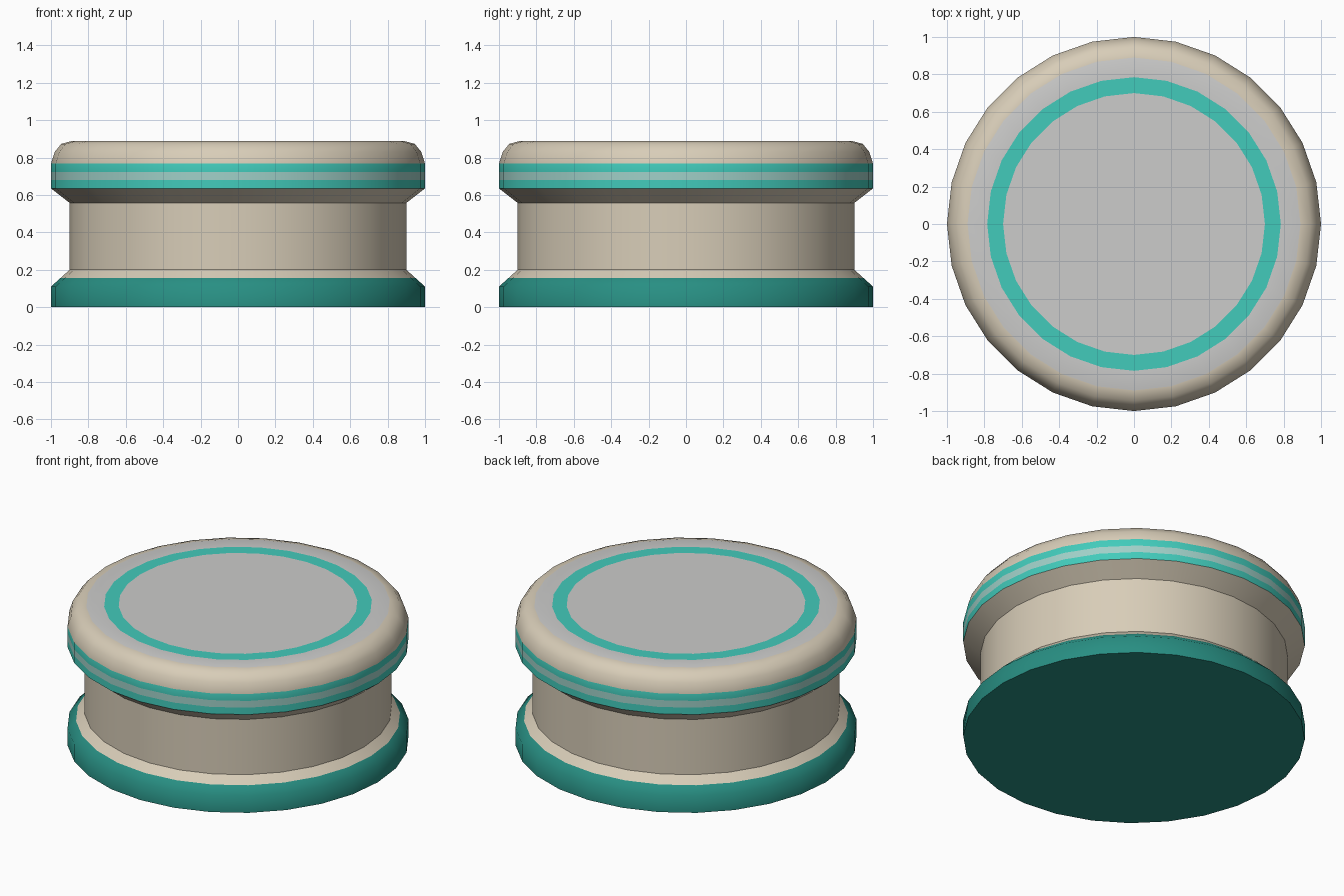
import bpy, math

if "Cube" in bpy.data.objects:
    bpy.data.objects.remove(bpy.data.objects["Cube"])

N = 28  # sides of every ring


def material(name, rgb):
    lin = [((c / 255 + 0.055) / 1.055) ** 2.4 for c in rgb]
    m = bpy.data.materials.new(name)
    m.diffuse_color = (*lin, 1)
    m.use_nodes = True
    m.node_tree.nodes["Principled BSDF"].inputs["Base Color"].default_value = m.diffuse_color
    return m


beige = material("beige", (216, 205, 184))
dark_teal = material("dark teal", (40, 143, 131))
teal = material("bright teal", (66, 203, 187))
pale_teal = material("pale teal", (160, 208, 200))
grey = material("light grey", (204, 204, 203))


def lathe(name, profile, bands, cap_bottom=None, cap_top=None, angle=30):
    """Spin (radius, z) points; one material per band between points."""
    verts = [(r * math.cos(2 * math.pi * i / N), r * math.sin(2 * math.pi * i / N), z)
             for r, z in profile for i in range(N)]
    faces, mats = [], []
    for k, mat in enumerate(bands):
        for i in range(N):
            j = (i + 1) % N
            faces.append((k * N + i, k * N + j, (k + 1) * N + j, (k + 1) * N + i))
            mats.append(mat)
    if cap_bottom:
        faces.append(tuple(reversed(range(N))))
        mats.append(cap_bottom)
    if cap_top:
        faces.append(tuple(range(len(verts) - N, len(verts))))
        mats.append(cap_top)
    me = bpy.data.meshes.new(name)
    me.from_pydata(verts, [], faces)
    used = list(dict.fromkeys(mats))
    for m in used:
        me.materials.append(m)
    for p, m in zip(me.polygons, mats):
        p.material_index = used.index(m)
    ob = bpy.data.objects.new(name, me)
    bpy.context.collection.objects.link(ob)
    bpy.ops.object.select_all(action='DESELECT')
    ob.select_set(True)
    bpy.context.view_layer.objects.active = ob
    bpy.ops.object.shade_smooth_by_angle(angle=math.radians(angle))
    return ob


# Base foot with a chamfer that is half teal, half beige
lathe("base", [(1, 0), (1, 0.11), (0.95, 0.155), (0.9, 0.2)],
      [dark_teal, dark_teal, beige], cap_bottom=dark_teal, angle=50)

# Recessed waist
lathe("waist", [(0.9, 0.2), (0.9, 0.557)], [beige])

# Lid: flared underside, striped rim, rounded shoulder, ringed top
lathe("lid",
      [(0.9, 0.557), (1, 0.635), (1, 0.679), (1, 0.723), (1, 0.767),
       (0.98, 0.83), (0.945, 0.873), (0.89, 0.888), (0.785, 0.888), (0.7, 0.888)],
      [beige, teal, pale_teal, teal, beige, beige, beige, grey, teal],
      cap_top=grey, angle=40)
